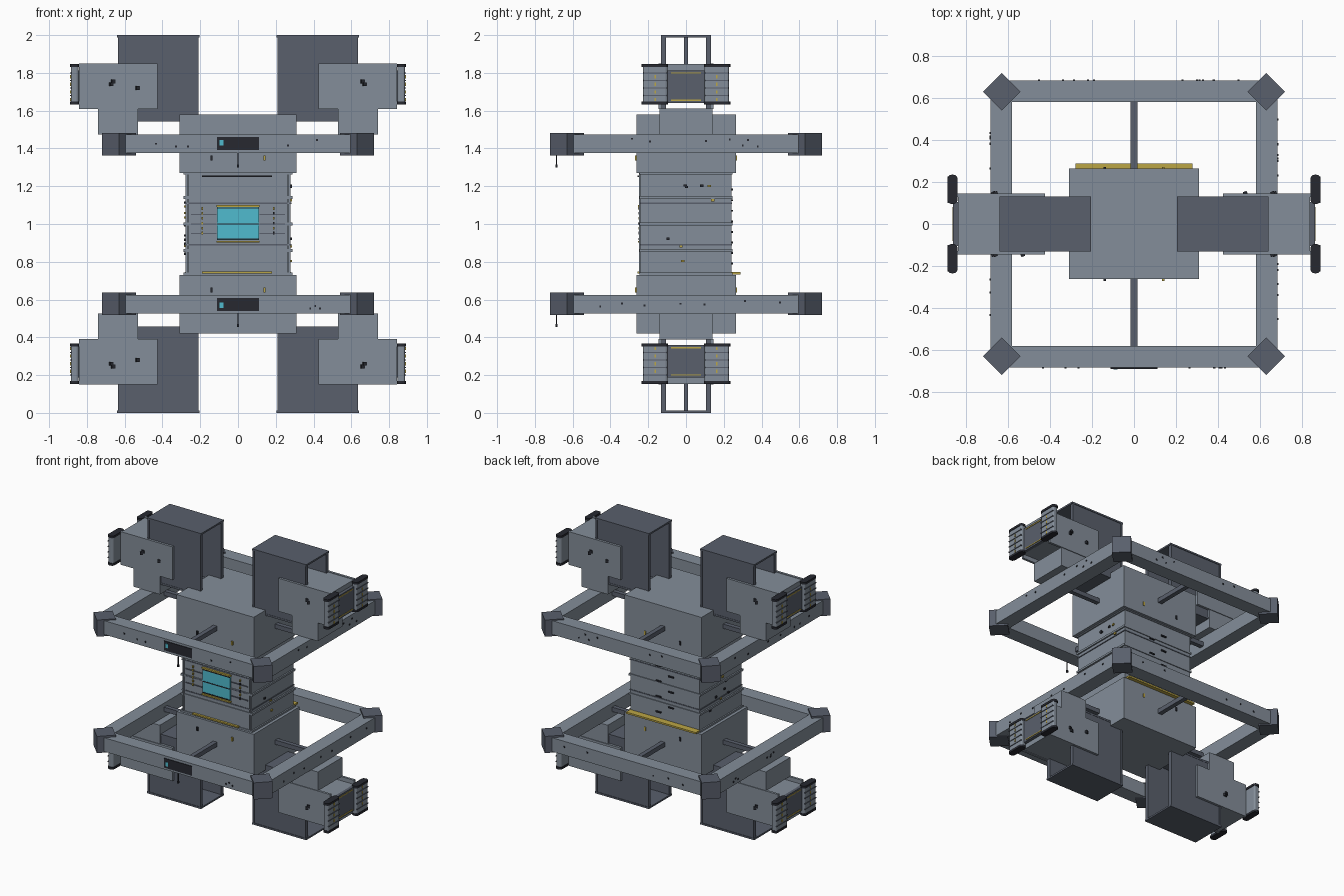
import bpy, bmesh, math, random

if "Cube" in bpy.data.objects:
    bpy.data.objects.remove(bpy.data.objects["Cube"])

random.seed(4)

def material(name, rgb):
    m = bpy.data.materials.new(name)
    m.diffuse_color = (*rgb, 1)
    m.use_nodes = True
    m.node_tree.nodes["Principled BSDF"].inputs["Base Color"].default_value = m.diffuse_color
    return m

STEEL = material("steel", (0.23, 0.27, 0.32))
SLATE = material("slate", (0.10, 0.115, 0.15))
DARK = material("dark", (0.02, 0.022, 0.03))
YELLOW = material("yellow", (0.5, 0.38, 0.06))
CYAN = material("cyan", (0.08, 0.5, 0.62))

def box(name, x, y, z, mat=STEEL, turn=0, bevel=0, axes="XYZ"):
    """Box from (low, high) ranges, optionally turned about z."""
    size = [abs(r[1] - r[0]) for r in (x, y, z)]
    mid = [(r[1] + r[0]) / 2 for r in (x, y, z)]
    bm = bmesh.new()
    bmesh.ops.create_cube(bm, size=1)
    for v in bm.verts:
        v.co = [c * s for c, s in zip(v.co, size)]
    if bevel:  # round the upright edges only
        edges = [e for e in bm.edges if abs(e.verts[0].co.z - e.verts[1].co.z) > 1e-5]
        bmesh.ops.bevel(bm, geom=edges, offset=bevel, segments=3, affect='EDGES', profile=0.5)
    me = bpy.data.meshes.new(name)
    bm.to_mesh(me)
    bm.free()
    me.materials.append(mat)
    ob = bpy.data.objects.new(name, me)
    ob.location = mid
    ob.rotation_euler.z = turn
    bpy.context.collection.objects.link(ob)
    return ob

def both(a, s):
    """Range (a0, a1) moved to side s."""
    return (s * a[0], s * a[1])

# central stack: slabs with thin ledges at the joints
joints = [0.735, 0.86, 1.0, 1.14, 1.27]
for a, b in zip(joints, joints[1:]):
    box("core_slab", (-0.278, 0.278), (-0.24, 0.24), (a, b))
for j in joints:
    box("core_ledge", (-0.288, 0.288), (-0.246, 0.246), (j - 0.007, j + 0.007))
for z in (0.89, 1.11):
    box("core_band", (-0.283, 0.283), (-0.243, 0.243), (z - 0.004, z + 0.004), SLATE)
for s in (-1, 1):
    box("core_post", both((0.262, 0.27), s), (-0.25, -0.242), (0.74, 1.27))
    for z in (0.95, 1.0, 1.05):
        box("side_rail", both((0.115, 0.25), s), (-0.247, -0.238), (z - 0.003, z + 0.003), SLATE)
    for i in range(6):
        z = 0.945 + i * 0.026
        box("warning_dash", both((0.186, 0.194), s), (-0.252, -0.238), (z, z + 0.014),
            YELLOW if s < 0 or i % 2 else DARK)

# front screen
box("screen", (-0.11, 0.11), (-0.25, -0.23), (0.915, 1.09), CYAN)
for z in (0.906, 1.096):
    box("screen_trim", (-0.115, 0.115), (-0.255, -0.235), (z - 0.005, z + 0.005), YELLOW)
for z in (0.92, 1.0, 1.085):
    box("screen_bar", (-0.11, 0.11), (-0.253, -0.235), (z - 0.003, z + 0.003), DARK)
# yellow seams at the foot of the stack
box("back_seam", (-0.28, 0.28), (0.235, 0.288), (0.733, 0.745), YELLOW)
box("front_seam", (-0.19, 0.18), (-0.256, -0.235), (0.738, 0.748), YELLOW)
box("top_seam", (-0.19, 0.18), (-0.256, -0.235), (1.25, 1.258), DARK)

def half(level, up):
    """One end of the model; up flips z about the middle."""
    def Z(a, b):
        return (a, b) if up else (2 - b, 2 - a)

    # hub block
    box(level + "_hub", (-0.31, 0.31), (-0.262, 0.265), Z(1.27, 1.58))
    # square ring: beams, corners and struts
    for s in (-1, 1):
        box(level + "_ring_beam_x", (-0.63, 0.63), both((0.582, 0.685), s), Z(1.375, 1.475))
        box(level + "_ring_beam_y", both((0.582, 0.685), s), (-0.63, 0.63), Z(1.375, 1.475))
        box(level + "_strut_y", (-0.016, 0.016), both((0.25, 0.6), s), Z(1.405, 1.437), SLATE)
        box(level + "_strut_x", both((0.3, 0.6), s), (-0.016, 0.016), Z(1.405, 1.437), SLATE)
        for t in (-1, 1):
            box(level + "_ring_corner", (s * 0.63 - 0.063, s * 0.63 + 0.063),
                (t * 0.63 - 0.063, t * 0.63 + 0.063), Z(1.362, 1.483), SLATE, math.pi / 4)
    # ring display
    box(level + "_display", (-0.112, 0.112), (-0.69, -0.67), Z(1.392, 1.46), DARK)
    box(level + "_display_light", (-0.098, -0.078), (-0.693, -0.68), Z(1.415, 1.445), CYAN)
    # antenna always hangs downward
    base = 1.375 if up else 0.53
    box(level + "_antenna", (-0.003, 0.003), (-0.688, -0.682), (base - 0.07, base), DARK)
    box(level + "_antenna_tip", (-0.006, 0.006), (-0.691, -0.679), (base - 0.075, base - 0.06), DARK)
    # hub latches
    for t in (-1, 1):
        for s, m in ((-1, DARK), (1, YELLOW)):
            box(level + "_latch", (s * 0.14 - 0.006, s * 0.14 + 0.006),
                both((0.25, 0.271), t), Z(1.335, 1.362), m)
    # ring bolts
    for t in (-1, 1):
        for i in range(7):
            u, z = random.uniform(-0.5, 0.5), random.uniform(1.4, 1.45)
            if abs(u) > 0.14:
                box(level + "_bolt", (u - 0.005, u + 0.005), both((0.68, 0.689), t), Z(z, z + 0.01), DARK)
            box(level + "_bolt", both((0.68, 0.689), t), (u - 0.005, u + 0.005), Z(z, z + 0.01), DARK)

    for s in (-1, 1):
        X = lambda a, b: both((a, b), s)
        # open dark housing
        for t in (-1, 1):
            box(level + "_housing_wall", X(0.215, 0.63), both((0.108, 0.128), t), Z(1.545, 2.0), SLATE)
            for a, b in ((0.21, 0.222), (0.623, 0.635)):
                box(level + "_housing_rim", X(a, b), both((0.105, 0.132), t), Z(1.55, 2.0), SLATE)
        box(level + "_housing_cap", X(0.205, 0.64), (-0.132, 0.132), Z(1.988, 2.0), SLATE)
        box(level + "_housing_floor", X(0.215, 0.56), (-0.13, 0.13), Z(1.543, 1.556), SLATE)
        box(level + "_housing_web", X(0.41, 0.43), (-0.011, 0.011), Z(1.84, 1.99), SLATE)
        # pod body with side plates and neck
        box(level + "_pod_body", X(0.43, 0.84), (-0.13, 0.13), Z(1.64, 1.846))
        box(level + "_neck", X(0.53, 0.74), (-0.14, 0.14), Z(1.475, 1.612))
        for t in (-1, 1):
            box(level + "_pod_plate", X(0.425, 0.842), both((0.128, 0.145), t), Z(1.61, 1.85))
            for u, z in ((0.67, 1.74), (0.66, 1.755), (0.53, 1.72))[:3 if s * t > 0 else 2]:
                box(level + "_knob", X(u - 0.01, u + 0.01), both((0.14, 0.155), t), Z(z - 0.01, z + 0.01), DARK, 0.4)
        # grip end: centre panel and two rounded pads
        box(level + "_end_panel", X(0.838, 0.862), (-0.105, 0.105), Z(1.64, 1.812), SLATE)
        for z in (1.655, 1.8):
            box(level + "_end_stripe", X(0.855, 0.866), (-0.08, 0.08), Z(z - 0.003, z + 0.003), YELLOW)
        for t in (-1, 1):
            box(level + "_pad", X(0.845, 0.885), both((0.098, 0.228), t), Z(1.64, 1.84), bevel=0.012)
            for z in (1.64, 1.84):
                box(level + "_pad_cap", X(0.841, 0.889), both((0.095, 0.235), t),
                    Z(z - 0.008, z + 0.008), DARK, bevel=0.02)
            for i in range(4):
                z = 1.68 + i * 0.04
                box(level + "_pad_slat", X(0.85, 0.889), both((0.1, 0.226), t), Z(z - 0.003, z + 0.003), SLATE)
                box(level + "_pad_mark", X(0.87, 0.8885), both((0.158, 0.166), t), Z(z - 0.03, z - 0.012), YELLOW)

half("upper", True)
half("lower", False)

# small fittings on the sides and back of the stack
for s in (-1, 1):
    for i in range(10):
        y, z = random.uniform(-0.1, 0.15), random.uniform(0.8, 1.22)
        box("side_fitting", both((0.27, 0.287), s), (y - 0.009, y + 0.009), (z - 0.006, z + 0.006),
            YELLOW if i % 3 == 0 else DARK)
for i in range(8):
    z = 0.79 + i * 0.056
    x = 0.05 * (-1) ** i
    box("back_fitting", (x - 0.02, x + 0.02), (0.235, 0.249), (z - 0.005, z + 0.005), DARK)
